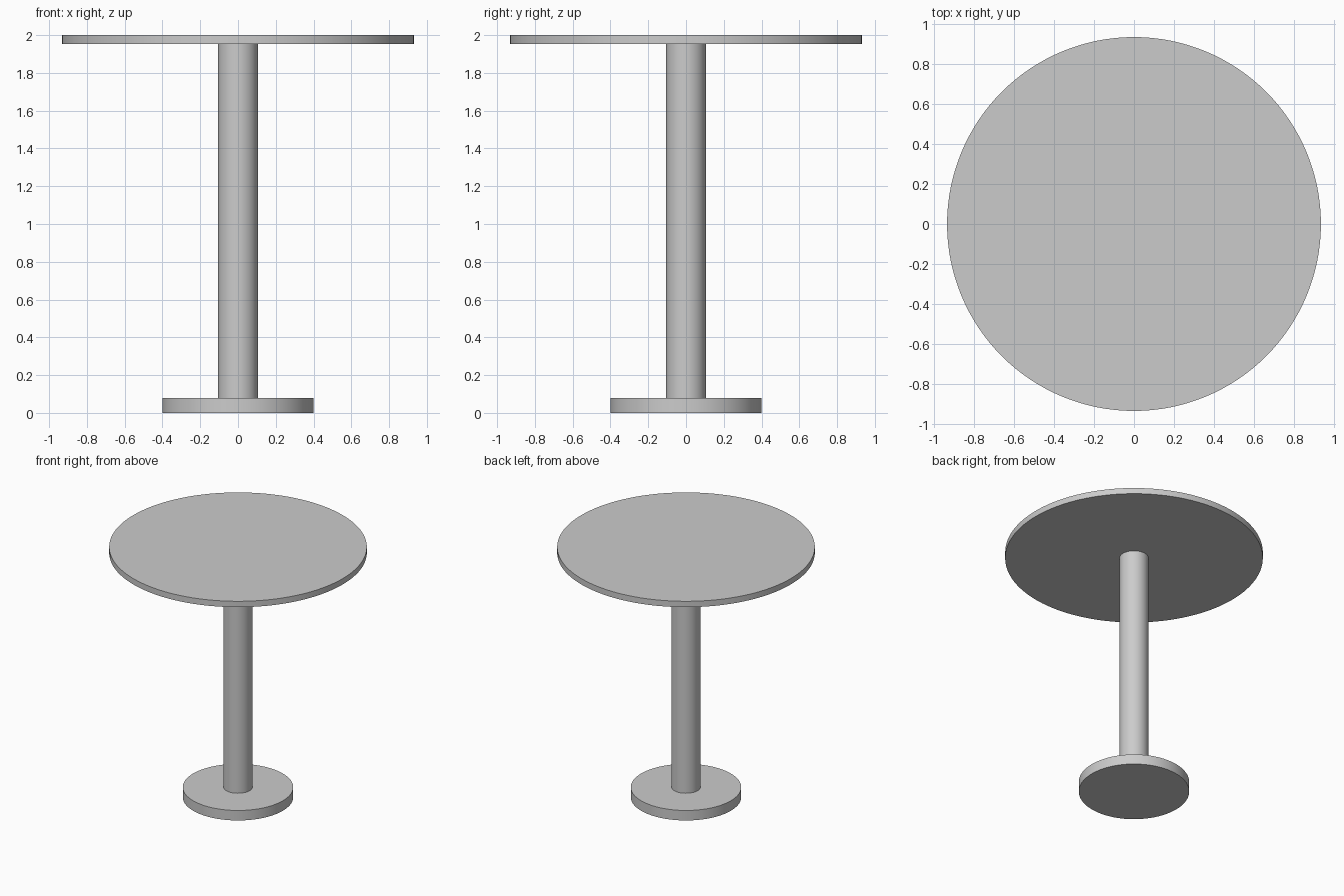
import bpy
import math

if "Cube" in bpy.data.objects:
    bpy.data.objects.remove(bpy.data.objects["Cube"])


def disc(name, radius, z_low, z_high, sides):
    """Upright cylinder spanning z_low to z_high."""
    bpy.ops.mesh.primitive_cylinder_add(
        vertices=sides, radius=radius, depth=z_high - z_low,
        location=(0, 0, (z_low + z_high) / 2))
    obj = bpy.context.object
    obj.name = name
    bpy.ops.object.shade_smooth_by_angle(angle=math.radians(30))
    return obj


# Floor plate, central column and round top
disc("base", 0.40, 0.0, 0.08, 96)
disc("column", 0.105, 0.08, 1.953, 64)
disc("table_top", 0.933, 1.953, 2.0, 128)
